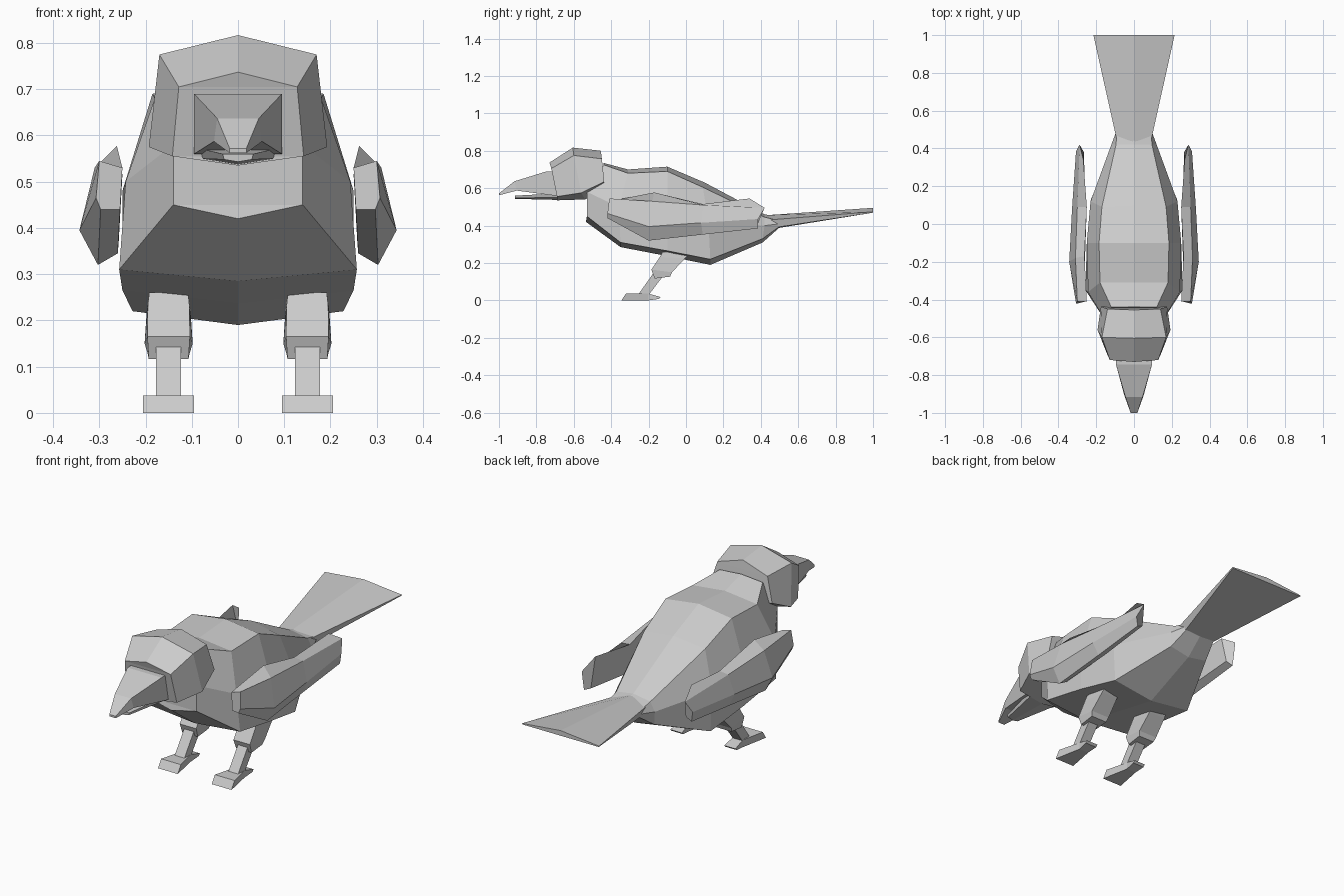
import bpy, bmesh

if "Cube" in bpy.data.objects:
    bpy.data.objects.remove(bpy.data.objects["Cube"])

GREY = (0.6, 0.6, 0.6, 1)
mat = bpy.data.materials.new("plain grey")
mat.use_nodes = True
mat.diffuse_color = GREY
mat.node_tree.nodes["Principled BSDF"].inputs["Base Color"].default_value = GREY


def finish(name, bm):
    bmesh.ops.recalc_face_normals(bm, faces=bm.faces)
    me = bpy.data.meshes.new(name)
    bm.to_mesh(me)
    bm.free()
    me.materials.append(mat)
    ob = bpy.data.objects.new(name, me)
    bpy.context.collection.objects.link(ob)
    return ob


def add_face(bm, verts):
    verts = list(dict.fromkeys(verts))
    if len(verts) > 2:
        bm.faces.new(verts)


def sym_loft(name, rings, cx=0):
    """Loft half rings (top to bottom, x >= 0), each mirrored about x = cx."""
    bm = bmesh.new()
    rows = []
    for ring in rings:
        left = [bm.verts.new((cx + x, y, z)) for x, y, z in ring]
        right = [v if p[0] == 0 else bm.verts.new((cx - p[0], p[1], p[2]))
                 for v, p in zip(left, ring)]
        rows.append((left, right))
    n = len(rings[0])
    for (l0, r0), (l1, r1) in zip(rows, rows[1:]):
        for i in range(n - 1):
            add_face(bm, (l0[i], l0[i + 1], l1[i + 1], l1[i]))
            add_face(bm, (r0[i], r1[i], r1[i + 1], r0[i + 1]))
        for i in (0, n - 1):  # flat strip when the rings have no centre point
            add_face(bm, (l0[i], l1[i], r1[i], r0[i]))
    for l, r in (rows[0], rows[-1]):  # end caps
        for i in range(n - 1):
            add_face(bm, (l[i], l[i + 1], r[i + 1], r[i]))
    return finish(name, bm)


def ring_loft(name, rings, side):
    """Loft closed rings, flipped to one side of the model."""
    bm = bmesh.new()
    rows = [[bm.verts.new((side * x, y, z)) for x, y, z in r] for r in rings]
    n = len(rings[0])
    for a, b in zip(rows, rows[1:]):
        for i in range(n):
            j = (i + 1) % n
            add_face(bm, (a[i], a[j], b[j], b[i]))
    add_face(bm, rows[0])
    add_face(bm, rows[-1])
    return finish(name, bm)


# Body: top centre, top edge, flank, belly edge, belly centre
sym_loft("body", [
    [(0, -.44, .735), (.12, -.44, .725), (.14, -.53, .58), (.14, -.53, .45), (0, -.535, .42)],
    [(0, -.31, .70), (.18, -.31, .68), (.243, -.36, .50), (.257, -.35, .31), (0, -.35, .285)],
    [(0, -.10, .715), (.185, -.10, .69), (.25, -.10, .48), (.25, -.10, .265), (0, -.10, .237)],
    [(0, .10, .63), (.17, .09, .605), (.23, .12, .42), (.228, .13, .22), (0, .13, .19)],
    [(0, .42, .46), (.095, .42, .445), (.12, .42, .40), (.11, .41, .33), (0, .41, .31)],
    [(0, .50, .447), (.09, .50, .425), (.09, .50, .41), (.085, .50, .395), (0, .50, .39)],
])

# Tail: flat fan with a ridge along the top
sym_loft("tail", [
    [(0, .42, .455), (.09, .44, .43), (.085, .48, .39), (0, .48, .385)],
    [(0, 1.0, .495), (.215, 1.0, .474), (.213, 1.0, .469), (0, 1.0, .469)],
])

# Head: top centre, brow corner, cheek, chin
sym_loft("head", [
    [(0, -.73, .737), (.128, -.72, .705), (.142, -.69, .555), (0, -.69, .535)],
    [(0, -.605, .817), (.17, -.60, .775), (.193, -.56, .575), (0, -.54, .54)],
    [(0, -.455, .80), (.14, -.45, .757), (.175, -.437, .635), (0, -.46, .57)],
])

# Beak halves
sym_loft("upper_beak", [
    [(.095, -.70, .69), (.095, -.67, .56)],
    [(.095, -.745, .69), (.095, -.70, .56)],
    [(.045, -.917, .637), (.052, -.905, .587)],
    [(.018, -1.0, .572), (.018, -1.0, .562)],
])
sym_loft("lower_beak", [
    [(.088, -.67, .573), (.08, -.67, .55), (0, -.67, .537)],
    [(.033, -.915, .56), (.03, -.915, .548), (0, -.915, .543)],
])

# Wings: inner top, outer top, outer ridge, bottom, inner bottom
WING = [
    [(.25, -.41, .53), (.30, -.41, .545), (.307, -.42, .465), (.297, -.42, .44), (.255, -.41, .44)],
    [(.262, -.17, .577), (.31, -.18, .53), (.343, -.20, .395), (.303, -.20, .32), (.26, -.20, .345)],
    [(.25, .09, .515), (.30, .09, .51), (.328, .08, .415), (.30, .09, .352), (.258, .09, .37)],
    [(.268, .34, .545), (.288, .42, .495), (.307, .385, .435), (.30, .385, .385), (.265, .38, .40)],
]

for side, word in ((1, "left"), (-1, "right")):
    ring_loft(word + "_wing", WING, side)
    cx = .15 * side
    # Thigh, shin and foot, each as front and back pairs along the limb
    sym_loft(word + "_thigh", [
        [(.042, -.125, .26), (.042, .02, .255)],
        [(.045, -.14, .232), (.047, -.005, .225)],
        [(.046, -.185, .165), (.052, -.075, .15)],
        [(.043, -.168, .117), (.045, -.085, .127)],
    ], cx)
    sym_loft(word + "_shin", [
        [(.027, -.175, .145), (.027, -.115, .14)],
        [(.027, -.262, .022), (.027, -.205, .022)],
    ], cx)
    sym_loft(word + "_foot", [
        [(.055, -.32, .038), (.055, -.345, 0)],
        [(.027, -.20, .036), (.027, -.20, 0)],
        [(.032, -.135, .018), (.032, -.145, .008)],
    ], cx)
